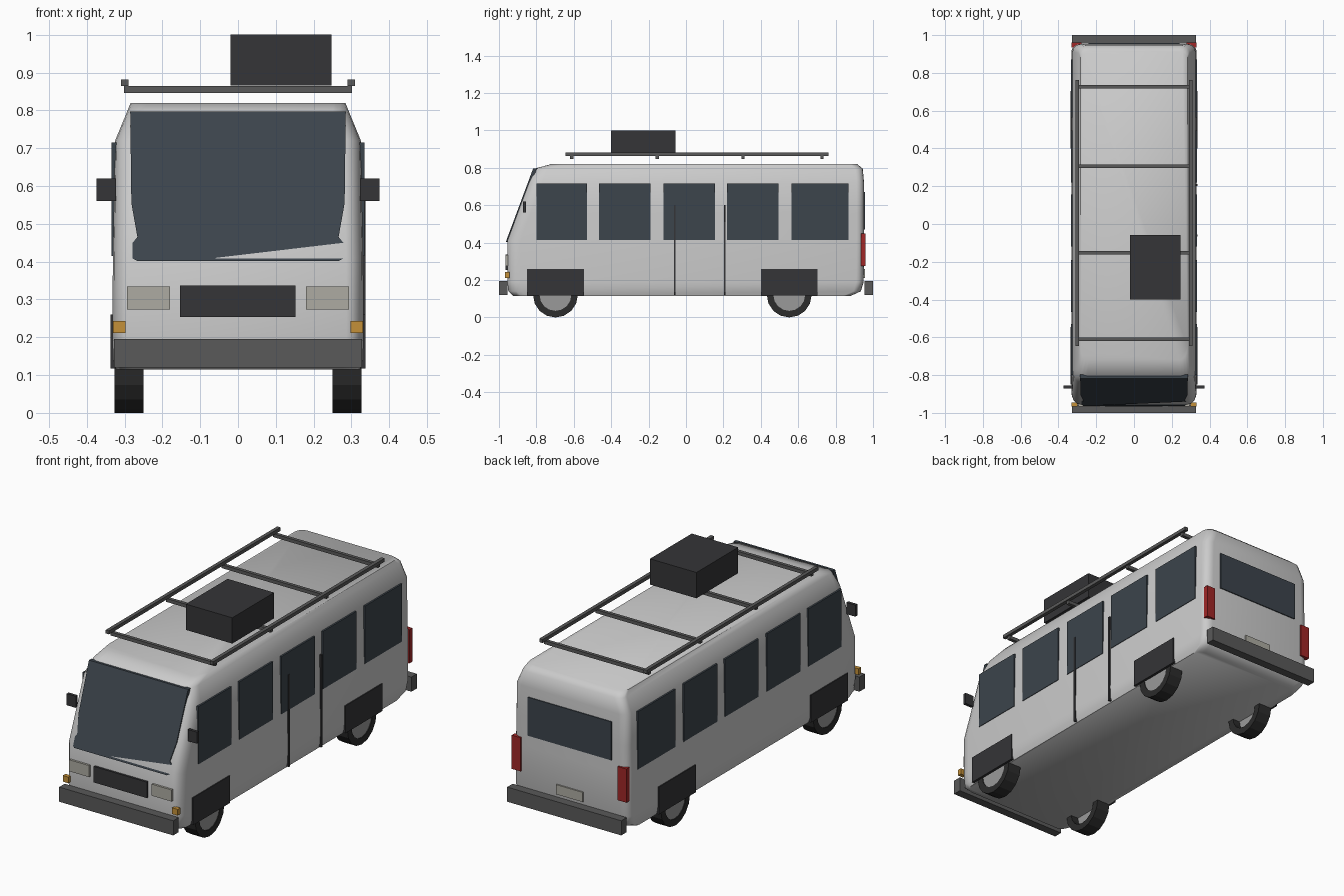
import bpy, bmesh, math
from mathutils import Matrix

if "Cube" in bpy.data.objects:
    bpy.data.objects.remove(bpy.data.objects["Cube"])


def material(name, r, g, b):
    m = bpy.data.materials.new(name)
    m.diffuse_color = (r, g, b, 1)
    m.use_nodes = True
    m.node_tree.nodes["Principled BSDF"].inputs["Base Color"].default_value = m.diffuse_color
    return m


PAINT = material("body_grey", 0.55, 0.55, 0.54)
DARK = material("dark_trim", 0.035, 0.035, 0.038)
TYRE = material("tyre_rubber", 0.025, 0.025, 0.025)
STEEL = material("bumper_grey", 0.10, 0.10, 0.10)
GLASS = material("tinted_glass", 0.045, 0.058, 0.072)
LAMP = material("lamp_cream", 0.42, 0.41, 0.36)
AMBER = material("amber", 0.55, 0.28, 0.04)
RED = material("red_lens", 0.35, 0.02, 0.02)
HUB = material("hub_grey", 0.32, 0.32, 0.32)


def finish(name, bm, mat, smooth=None):
    bmesh.ops.recalc_face_normals(bm, faces=bm.faces)
    me = bpy.data.meshes.new(name)
    bm.to_mesh(me)
    bm.free()
    me.materials.append(mat)
    ob = bpy.data.objects.new(name, me)
    bpy.context.collection.objects.link(ob)
    if smooth:
        bpy.ops.object.select_all(action='DESELECT')
        ob.select_set(True)
        bpy.context.view_layer.objects.active = ob
        bpy.ops.object.shade_smooth_by_angle(angle=math.radians(smooth))
    return ob


def box(name, x, y, z, mat, both=False):
    """Box from (min, max) ranges; both=True repeats it across x = 0."""
    bm = bmesh.new()
    for s in ((1, -1) if both else (1,)):
        mid = ((x[0] + x[1]) / 2 * s, sum(y) / 2, sum(z) / 2)
        size = (x[1] - x[0], y[1] - y[0], z[1] - z[0], 1)
        bmesh.ops.create_cube(bm, size=1, matrix=Matrix.Translation(mid) @ Matrix.Diagonal(size))
    return finish(name, bm, mat)


# Body shell: rounded plan outlines stacked in height (z, front y, back y, half width)
levels = [(0.115, -0.925, 0.88, 0.322), (0.14, -0.95, 0.935, 0.33), (0.19, -0.955, 0.95, 0.332),
          (0.41, -0.955, 0.952, 0.331), (0.56, -0.899, 0.952, 0.328), (0.72, -0.84, 0.952, 0.325),
          (0.795, -0.812, 0.945, 0.294), (0.82, -0.72, 0.915, 0.284)]
bm = bmesh.new()
rings = []
for z, yf, yb, w in levels:
    ring = []
    for sx, sy, start in ((1, 1, 0), (-1, 1, 90), (-1, -1, 180), (1, -1, 270)):
        rx, ry = 0.045, (0.04 if sy > 0 else 0.07)
        cy = yb - ry if sy > 0 else yf + ry
        for i in range(5):
            a = math.radians(start + i * 22.5)
            ring.append(bm.verts.new((sx * (w - rx) + rx * math.cos(a), cy + ry * math.sin(a), z)))
    rings.append(ring)
for lo, hi in zip(rings, rings[1:]):
    n = len(lo)
    for i in range(n):
        bm.faces.new((lo[i], lo[(i + 1) % n], hi[(i + 1) % n], hi[i]))
bm.faces.new(rings[0])
bm.faces.new(rings[-1])
finish("body", bm, PAINT, 50)

# Windscreen: sloping panel whose lower corners flare round the body
half = [(0.285, 0.797), (0.282, 0.555), (0.266, 0.465), (0.304, 0.42), (0.266, 0.402)]
outline = half + [(-x, z) for x, z in reversed(half)]
bm = bmesh.new()
face = bm.faces.new([bm.verts.new((x, -0.961 + 0.372 * (z - 0.41)
                                   + (0.018 if abs(x) > 0.3 else 0), z)) for x, z in outline])
new = bmesh.ops.extrude_face_region(bm, geom=[face])["geom"]
bmesh.ops.translate(bm, vec=(0, 0.02, 0), verts=[v for v in new if isinstance(v, bmesh.types.BMVert)])
finish("windscreen", bm, GLASS)

# Side windows, rear window and door seams
for i, y in enumerate(((-0.80, -0.53), (-0.465, -0.19), (-0.12, 0.155), (0.22, 0.495), (0.565, 0.87))):
    box(f"side_windows_{i + 1}", (0.315, 0.334), y, (0.415, 0.715), GLASS, True)
box("rear_window", (-0.24, 0.24), (0.94, 0.957), (0.47, 0.67), GLASS)
for i, y in enumerate((-0.06, 0.207)):
    box(f"door_seam_{i + 1}", (0.32, 0.337), (y - 0.005, y + 0.005), (0.12, 0.60), DARK)

# Front fittings
box("front_bumper", (-0.328, 0.328), (-1.0, -0.955), (0.12, 0.196), STEEL)
box("grille", (-0.153, 0.152), (-0.966, -0.94), (0.254, 0.337), DARK)
box("headlights", (0.18, 0.294), (-0.966, -0.93), (0.274, 0.334), LAMP, True)
box("indicators", (0.298, 0.33), (-0.967, -0.945), (0.211, 0.243), AMBER, True)
box("mirrors", (0.322, 0.374), (-0.872, -0.856), (0.56, 0.62), DARK, True)

# Rear fittings
box("rear_bumper", (-0.328, 0.328), (0.955, 1.0), (0.12, 0.196), STEEL)
box("tail_lights", (0.279, 0.33), (0.935, 0.96), (0.275, 0.45), RED, True)
box("rear_plate", (-0.077, 0.077), (0.94, 0.958), (0.21, 0.26), LAMP)

# Wheels: ring tyre with hub disc, and a flat arch panel over each
for where, y in (("front", -0.698), ("rear", 0.552)):
    box(f"{where}_arch_panels", (0.315, 0.337), (y - 0.152, y + 0.152), (0.118, 0.26), DARK, True)
    for side, s in (("right", 1), ("left", -1)):
        bm = bmesh.new()
        loops = []
        for x, r in ((0.25, 0.12), (0.326, 0.12), (0.326, 0.085), (0.25, 0.085)):
            loops.append([bm.verts.new((s * x, y + r * math.sin(k * math.pi / 8),
                                        0.12 - r * math.cos(k * math.pi / 8))) for k in range(16)])
        for j in range(4):
            a, b = loops[j], loops[(j + 1) % 4]
            for k in range(16):
                m = (k + 1) % 16
                bm.faces.new((a[k], a[m], b[m], b[k]))
        finish(f"{where}_{side}_tyre", bm, TYRE)
        bm = bmesh.new()
        bmesh.ops.create_cone(bm, cap_ends=True, segments=16, radius1=0.086, radius2=0.086, depth=0.03,
                              matrix=Matrix.Translation((s * 0.307, y, 0.12)) @ Matrix.Rotation(math.pi / 2, 4, 'Y'))
        finish(f"{where}_{side}_hub", bm, HUB)

# Roof rack and luggage box
box("rack_rails", (0.29, 0.309), (-0.645, 0.763), (0.864, 0.882), STEEL, True)
for i, y in enumerate((-0.61, -0.153, 0.305, 0.727)):
    box(f"rack_crossbar_{i + 1}", (-0.301, 0.301), (y - 0.009, y + 0.009), (0.846, 0.864), STEEL)
box("luggage_box", (-0.02, 0.247), (-0.40, -0.057), (0.866, 1.0), DARK)
